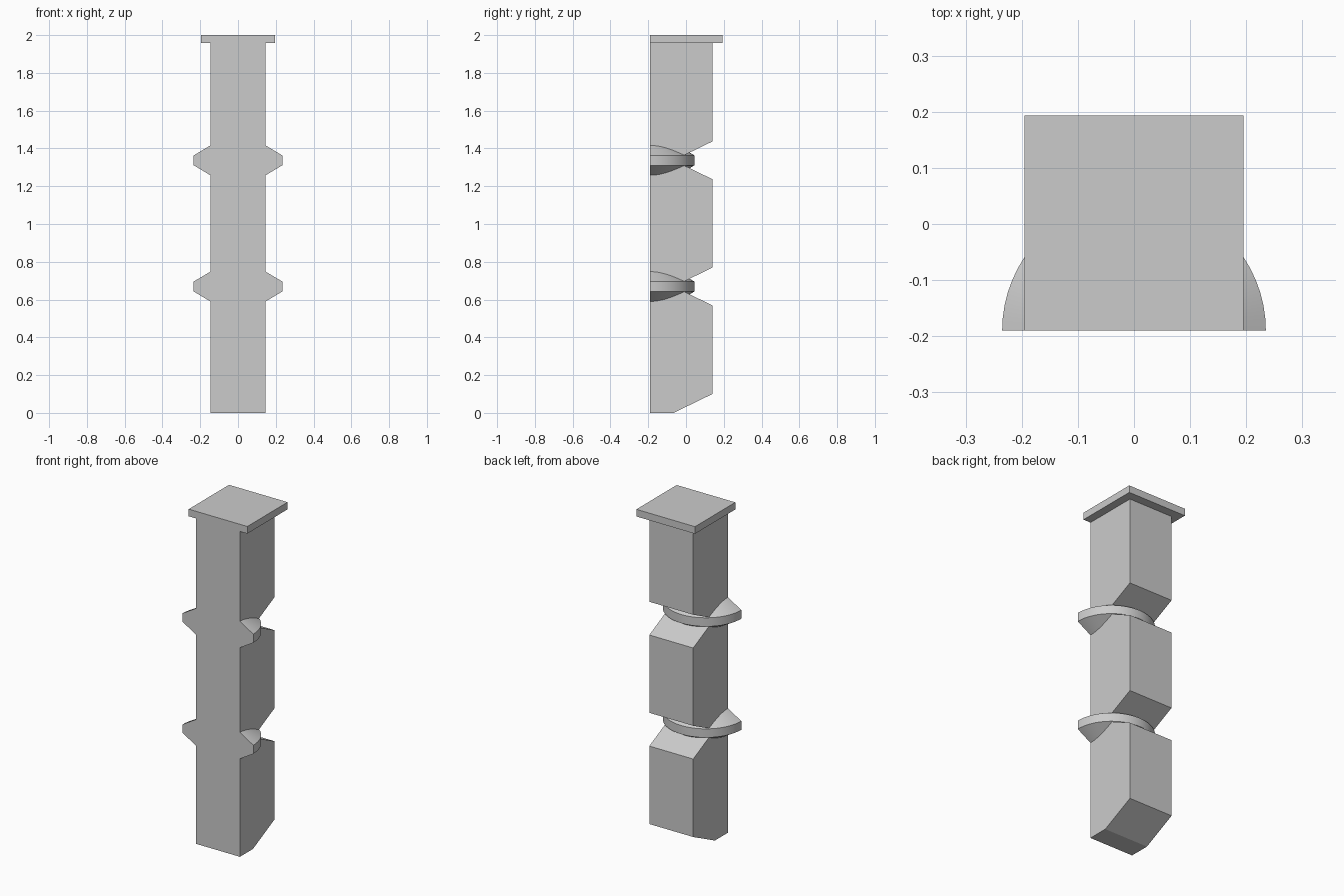
import bpy, bmesh, math
from mathutils import Vector

if "Cube" in bpy.data.objects:
    bpy.data.objects.remove(bpy.data.objects["Cube"])

FRONT, BACK, HALF_W = -0.19, 0.14, 0.146
GROOVES = (0.669, 1.337)

grey = bpy.data.materials.new("stone grey")
grey.use_nodes = True
colour = (0.6, 0.6, 0.6, 1)
grey.diffuse_color = colour
grey.node_tree.nodes["Principled BSDF"].inputs["Base Color"].default_value = colour


def finish(bm, name):
    bmesh.ops.recalc_face_normals(bm, faces=bm.faces)
    mesh = bpy.data.meshes.new(name)
    bm.to_mesh(mesh)
    bm.free()
    mesh.materials.append(grey)
    obj = bpy.data.objects.new(name, mesh)
    bpy.context.collection.objects.link(obj)
    return obj


def extrude_x(name, profile, half_width):
    """Solid with a (y, z) side profile, extruded across x."""
    bm = bmesh.new()
    face = bm.faces.new([bm.verts.new((-half_width, y, z)) for y, z in profile])
    out = bmesh.ops.extrude_face_region(bm, geom=[face])["geom"]
    verts = [v for v in out if isinstance(v, bmesh.types.BMVert)]
    bmesh.ops.translate(bm, verts=verts, vec=(2 * half_width, 0, 0))
    return finish(bm, name)


def half_ring(name, z):
    """Half disc with bevelled rim, cut flat at the front."""
    bm = bmesh.new()
    section = [(0, 0.079), (0.146, 0.079), (0.235, 0.026)]
    section += [(r, -h) for r, h in reversed(section)]
    verts = [bm.verts.new((r, FRONT, z + h)) for r, h in section]
    edges = [bm.edges.new(pair) for pair in zip(verts, verts[1:])]
    bmesh.ops.spin(bm, geom=verts + edges, cent=Vector((0, FRONT, z)),
                   axis=(0, 0, 1), angle=math.pi, steps=32)
    bmesh.ops.remove_doubles(bm, verts=bm.verts, dist=1e-5)
    bmesh.ops.holes_fill(bm, edges=[e for e in bm.edges if e.is_boundary], sides=0)
    obj = finish(bm, name)
    bpy.ops.object.select_all(action="DESELECT")
    obj.select_set(True)
    bpy.context.view_layer.objects.active = obj
    bpy.ops.object.shade_smooth_by_angle(angle=math.radians(25))


# Shaft with a chamfered foot and V grooves across the back
APEX = -0.066
shaft = [(FRONT, 0), (APEX, 0), (BACK, 0.1)]
for z in GROOVES:
    shaft += [(BACK, z - 0.1), (APEX, z), (BACK, z + 0.1)]
shaft += [(BACK, 1.957), (FRONT, 1.957)]
extrude_x("shaft", shaft, HALF_W)

# Cap slab
extrude_x("cap", [(FRONT, 1.957), (0.193, 1.957), (0.193, 2), (FRONT, 2)], 0.195)

# Rings seated in the grooves
for label, z in zip(("lower_ring", "upper_ring"), GROOVES):
    half_ring(label, z)
